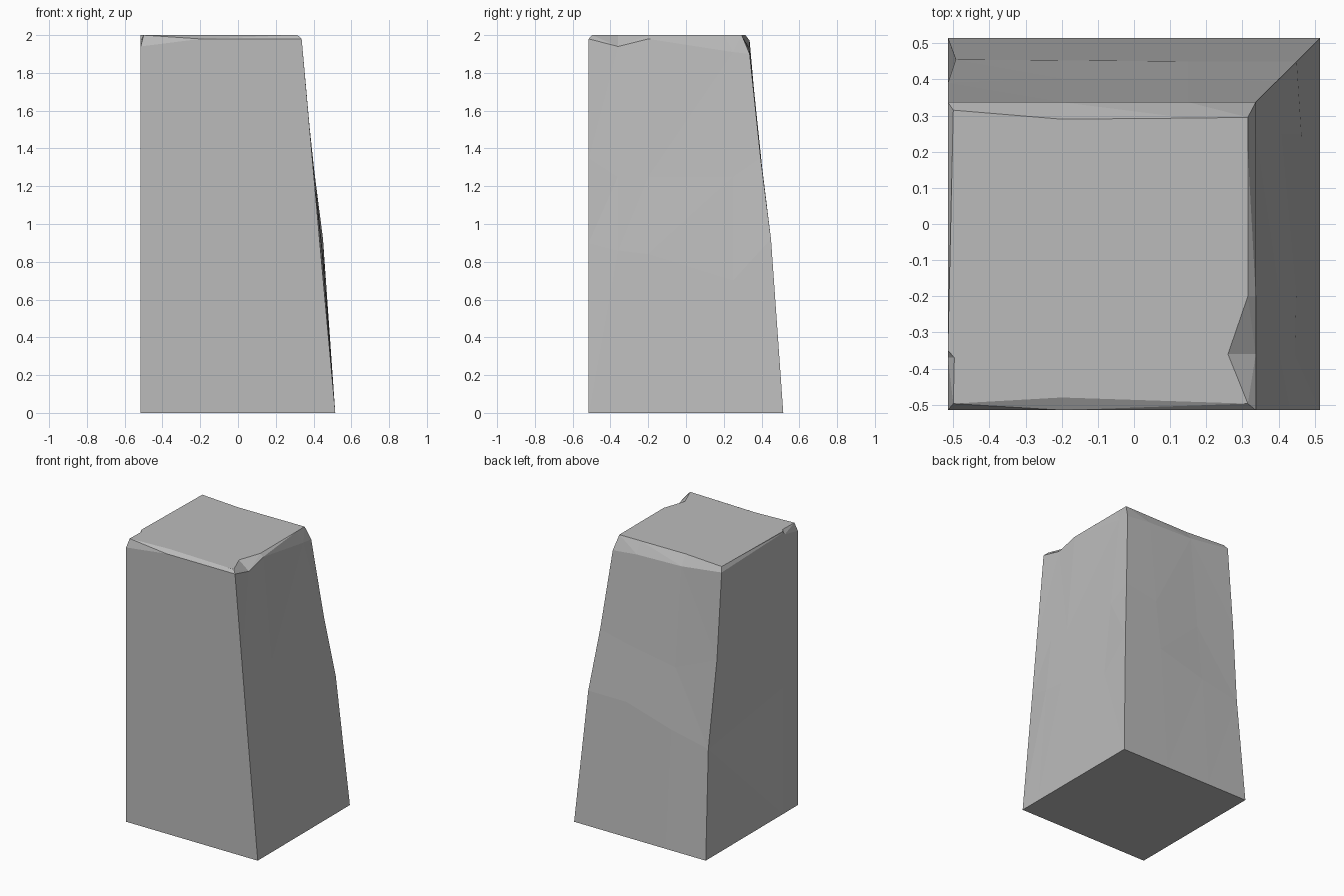
import bpy
import bmesh

cube = bpy.data.objects.get("Cube")
if cube:
    bpy.data.objects.remove(cube, do_unlink=True)

stone = bpy.data.materials.new("grey stone")
stone.use_nodes = True
grey = (0.5, 0.5, 0.5, 1.0)
stone.diffuse_color = grey
shader = next(n for n in stone.node_tree.nodes if n.type == "BSDF_PRINCIPLED")
shader.inputs["Base Color"].default_value = grey

HALF = 0.515      # half width of the footprint
HEIGHT = 2.0
TAPER = 0.178     # how far the two sloping sides lean in below the worn rim


def column(x, y, low, high, rim, top, dent=0.0):
    """One upright edge: low and high are (height, setback), top is (x, y)."""
    leans_x = x == HALF
    leans_y = y == HALF

    def at(z, setback, shift=0.0):
        return (x - setback * leans_x + shift, y - setback * leans_y, z)

    return [at(0, 0), at(*low, dent), at(*high), at(rim, TAPER), (*top, HEIGHT)]


# Upright edges, anticlockwise from the front outer corner
columns = [
    column(-HALF, -HALF, (0.9, 0), (1.35, 0), 1.94, (-0.5, -0.497)),
    column(-0.2, -HALF, (0.9, 0), (1.35, 0), 1.98, (-0.2, -0.48)),
    # sloping side with a chipped notch in its rim
    column(HALF, -HALF, (0.9, 0.082), (1.35, 0.122), 1.98, (0.315, -0.497)),
    column(HALF, -0.36, (0.86, 0.07), (1.25, 0.112), 1.94, (0.26, -0.36)),
    column(HALF, -0.2, (0.84, 0.066), (1.25, 0.112), 1.98, (0.315, -0.2)),
    column(HALF, 0.25, (0.7, 0.052), (1.25, 0.108), 1.91, (0.315, 0.2)),
    # sloping back
    column(HALF, HALF, (0.92, 0.065), (1.35, 0.12), 1.9, (0.315, 0.295)),
    column(0.15, HALF, (0.92, 0.065), (1.3, 0.112), 1.92, (0.15, 0.293)),
    column(-0.2, HALF, (0.82, 0.062), (1.24, 0.112), 1.93, (-0.2, 0.29)),
    column(-HALF, HALF, (0.76, 0.06), (1.37, 0.125), 1.97, (-0.5, 0.315), 0.022),
    # upright side with a small chip at the front of its rim
    column(-HALF, -0.35, (0.9, 0), (1.35, 0), 1.99, (-HALF, -0.35)),
    column(-HALF, -0.37, (0.9, 0), (1.35, 0), 1.97, (-0.497, -0.37)),
]

# Skin the columns into one closed block
bm = bmesh.new()
grid = [[bm.verts.new(p) for p in col] for col in columns]
for left, right in zip(grid, grid[1:] + grid[:1]):
    for i in range(len(left) - 1):
        bm.faces.new((left[i], right[i], right[i + 1], left[i + 1]))
bm.faces.new([col[-1] for col in grid])
bm.faces.new([col[0] for col in reversed(grid)])
bmesh.ops.triangulate(bm, faces=bm.faces[:], quad_method="SHORT_EDGE")
bmesh.ops.recalc_face_normals(bm, faces=bm.faces[:])

mesh = bpy.data.meshes.new("stone_block")
bm.to_mesh(mesh)
bm.free()
mesh.materials.append(stone)
block = bpy.data.objects.new("stone_block", mesh)
bpy.context.collection.objects.link(block)
